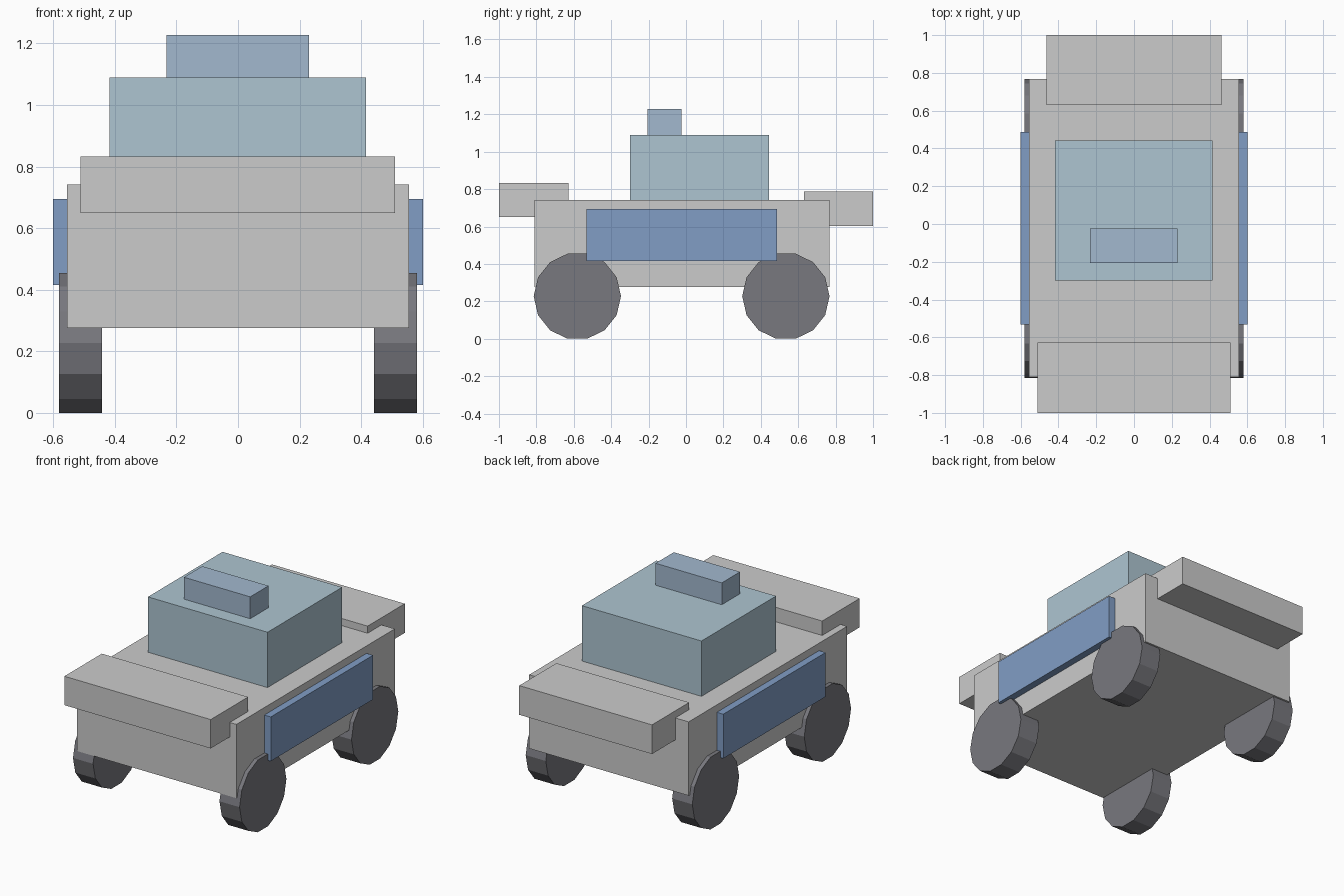
import bpy
import math

if "Cube" in bpy.data.objects:
    bpy.data.objects.remove(bpy.data.objects["Cube"])


def material(name, rgb):
    m = bpy.data.materials.new(name)
    m.diffuse_color = (*rgb, 1)
    m.use_nodes = True
    m.node_tree.nodes["Principled BSDF"].inputs["Base Color"].default_value = m.diffuse_color
    return m


GLASS = material("pale_blue", (0.42, 0.56, 0.64))
LAMP = material("light_blue", (0.36, 0.48, 0.62))
PANEL = material("blue", (0.22, 0.34, 0.56))
TYRE = material("dark_grey", (0.19, 0.19, 0.21))


def box(name, x, y, z, mat=None):
    """Axis-aligned box from (min, max) ranges."""
    bpy.ops.mesh.primitive_cube_add(size=1, location=[sum(r) / 2 for r in (x, y, z)])
    ob = bpy.context.object
    ob.name = name
    ob.scale = [r[1] - r[0] for r in (x, y, z)]
    bpy.ops.object.transform_apply(location=False, rotation=False, scale=True)
    if mat:
        ob.data.materials.append(mat)
    return ob


def wheel(name, x, y):
    """14-sided wheel with its axle along x, resting flat on the ground."""
    half_height = 0.2275
    bpy.ops.mesh.primitive_cylinder_add(
        vertices=14, radius=half_height / math.cos(math.pi / 14), depth=0.14,
        location=(x, y, half_height), rotation=(0, math.pi / 2, 0))
    ob = bpy.context.object
    ob.name = name
    # spin so that a flat facet faces down
    bpy.ops.object.transform_apply(location=False, rotation=True, scale=False)
    ob.rotation_euler.x = math.pi / 14
    if min(v.co.z for v in ob.data.vertices) > -half_height - 0.001:
        ob.rotation_euler.x = 0
    bpy.ops.object.transform_apply(location=False, rotation=True, scale=False)
    ob.data.materials.append(TYRE)
    return ob


# Body, cabin and roof light
box("body", (-0.556, 0.556), (-0.81, 0.768), (0.276, 0.741))
box("cabin", (-0.418, 0.416), (-0.30, 0.443), (0.741, 1.09), GLASS)
box("roof_light", (-0.232, 0.23), (-0.207, -0.025), (1.09, 1.228), LAMP)

# Overhanging front and rear blocks
box("front_block", (-0.511, 0.51), (-1.0, -0.627), (0.65, 0.832))
box("rear_block", (-0.463, 0.463), (0.63, 1.0), (0.602, 0.786))

# Side panels and wheels on both sides
for side, s in (("left", -1), ("right", 1)):
    box(side + "_panel", sorted((s * 0.555, s * 0.601)), (-0.532, 0.487),
        (0.415, 0.694), PANEL)
    wheel("front_" + side + "_wheel", s * 0.511, -0.581)
    wheel("rear_" + side + "_wheel", s * 0.511, 0.534)
